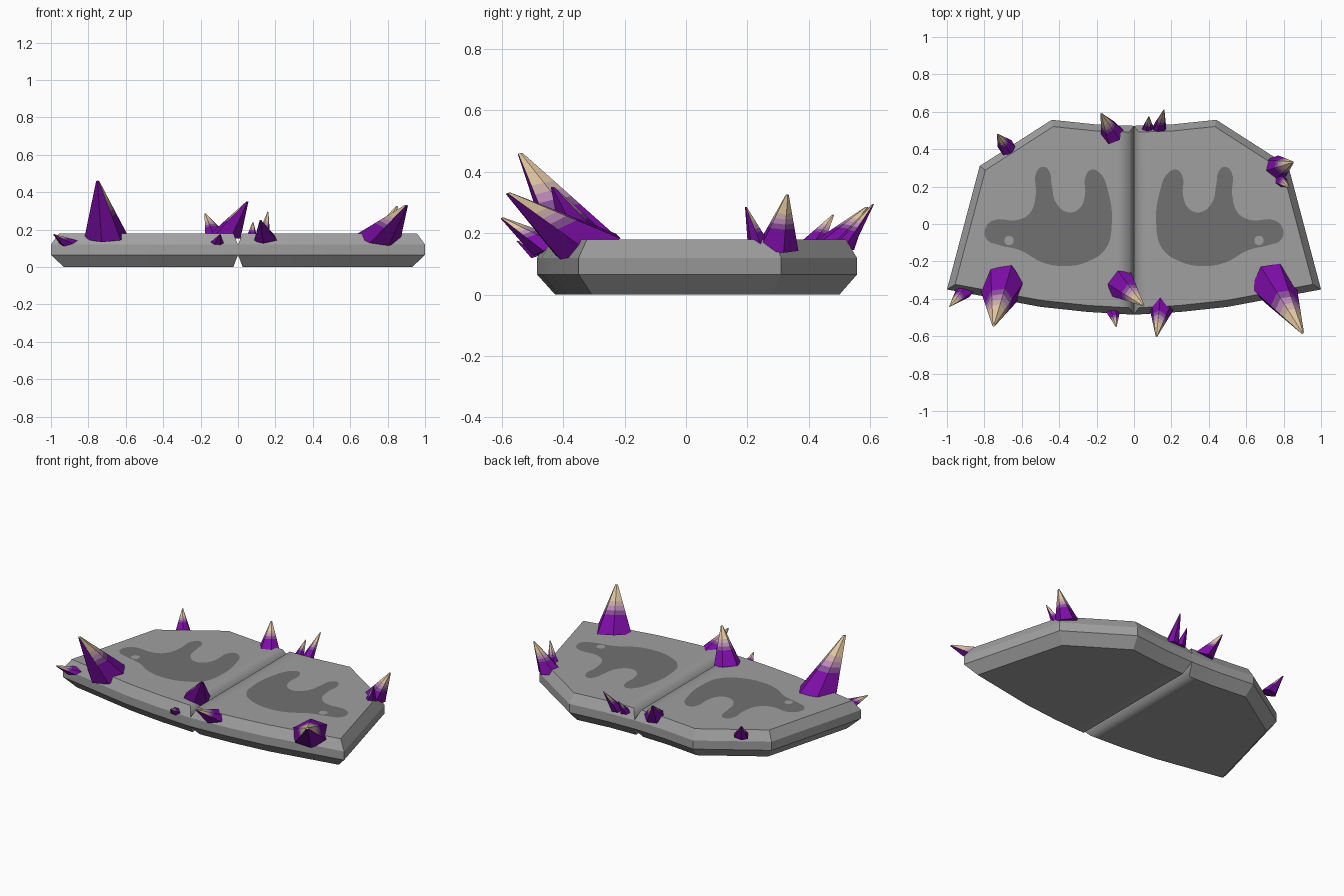
import bpy, bmesh, math, random
from mathutils import Vector

if "Cube" in bpy.data.objects:
    bpy.data.objects.remove(bpy.data.objects["Cube"])

random.seed(4)


def material(name, rgb):
    m = bpy.data.materials.new(name)
    m.diffuse_color = (*rgb, 1)
    m.use_nodes = True
    m.node_tree.nodes["Principled BSDF"].inputs["Base Color"].default_value = m.diffuse_color
    return m


STONE = material("stone grey", (0.35, 0.35, 0.35))
DARK = material("dark grey", (0.165, 0.165, 0.165))
CRYSTAL = [material("deep purple", (0.2, 0.004, 0.38)),
           material("dusky violet", (0.24, 0.08, 0.31)),
           material("mauve", (0.5, 0.25, 0.48)),
           material("pinkish taupe", (0.6, 0.42, 0.4)),
           material("pale tan", (0.75, 0.57, 0.36))]


def add_object(name, bm, mats):
    me = bpy.data.meshes.new(name)
    bm.to_mesh(me)
    bm.free()
    ob = bpy.data.objects.new(name, me)
    bpy.context.collection.objects.link(ob)
    for m in mats:
        me.materials.append(m)
    return ob


def mirror_x(ob):
    ob.modifiers.new("Mirror", 'MIRROR').use_mirror_merge = False


# Slab half: extruded outline with chamfers all round, mirrored across the seam
outline = [(0, -0.485), (0.25, -0.47), (0.5, -0.443), (1, -0.35),
           (0.825, 0.31), (0.44, 0.557), (0.2, 0.532), (0, 0.525)]
bm = bmesh.new()
low = bm.faces.new([bm.verts.new((x, y, 0.065)) for x, y in outline])
ext = bmesh.ops.extrude_face_region(bm, geom=[low], use_keep_orig=True)
bmesh.ops.translate(bm, vec=(0, 0, 0.055),
                    verts=[g for g in ext['geom'] if isinstance(g, bmesh.types.BMVert)])
bmesh.ops.recalc_face_normals(bm, faces=bm.faces)
for up, inset, depth in ((1, 0.035, 0.06), (-1, 0.055, 0.065)):
    cap = next(f for f in bm.faces if f.normal.z * up > 0.9)
    bmesh.ops.inset_region(bm, faces=[cap], thickness=inset, use_even_offset=True)
    for v in cap.verts:
        v.co.z += up * depth
        if v.co.x < 0.06:
            v.co.x = 0.025
    bm.normal_update()
# Soft seam: a narrow strip by the joint shares its normals with the chamfer
bmesh.ops.bisect_plane(bm, geom=bm.verts[:] + bm.edges[:] + bm.faces[:],
                       plane_co=(0.09, 0, 0), plane_no=(1, 0, 0))
bmesh.ops.recalc_face_normals(bm, faces=bm.faces)
for f in bm.faces:
    f.smooth = True
for e in bm.edges:
    seam = all(v.co.x < 0.03 for v in e.verts) and abs(e.verts[0].co.y - e.verts[1].co.y) > 0.2
    e.smooth = seam or e.calc_face_angle(0) < math.radians(20)
mirror_x(add_object("slab", bm, [STONE]))

# Antler-shaped marking with a round eye hole, as a flat plate
marking = [(0.12, -0.02), (0.14, 0.18), (0.185, 0.275), (0.23, 0.29), (0.26, 0.25),
           (0.262, 0.155), (0.29, 0.085), (0.35, 0.062), (0.415, 0.11), (0.44, 0.21),
           (0.455, 0.285), (0.485, 0.306), (0.52, 0.28), (0.525, 0.155), (0.555, 0.06),
           (0.62, 0.022), (0.755, 0.018), (0.797, -0.03), (0.785, -0.085), (0.73, -0.11),
           (0.61, -0.14), (0.49, -0.205), (0.38, -0.225), (0.245, -0.2), (0.15, -0.13)]
eye = [(0.668 + 0.025 * math.cos(a * math.pi / 4), -0.088 + 0.025 * math.sin(a * math.pi / 4))
       for a in range(8)]
cu = bpy.data.curves.new("antler_marking", 'CURVE')
cu.dimensions, cu.fill_mode, cu.resolution_u = '2D', 'BOTH', 5
for pts in (marking, eye):
    sp = cu.splines.new('BEZIER')
    sp.bezier_points.add(len(pts) - 1)
    sp.use_cyclic_u = True
    for bp, (x, y) in zip(sp.bezier_points, pts):
        bp.co = (x, y, 0)
        bp.handle_left_type = bp.handle_right_type = 'AUTO'
cu.materials.append(DARK)
ob = bpy.data.objects.new("antler_marking", cu)
bpy.context.collection.objects.link(ob)
bpy.context.view_layer.objects.active = ob
ob.select_set(True)
bpy.ops.object.convert(target='MESH')
ob = bpy.context.view_layer.objects.active
for v in ob.data.vertices:
    v.co.z = 0.181
if ob.data.polygons[0].normal.z < 0:
    ob.data.flip_normals()
mirror_x(ob)


# Crystal: leaning faceted spike, banded above and plain purple on its overhang
def crystal(name, base, tip, radius, overhang=0.05, sides=6):
    base, tip = Vector(base), Vector(tip)
    axis = (tip - base).normalized()
    q = (axis + Vector((0, 0, 1.8))).to_track_quat('Z', 'Y')
    spin = random.uniform(0, 6.28)
    ring = [q @ Vector((math.cos(a), math.sin(a), 0)) * radius * random.uniform(0.95, 1.1)
            for a in (spin + math.tau * (i + random.uniform(-.12, .12)) / sides
                      for i in range(sides))]
    bm = bmesh.new()
    levels = (0, 0.4, 0.49, 0.58, 0.67, 1)
    rings = [[bm.verts.new(base.lerp(tip, t) + r * (1 - 0.93 * t)) for r in ring]
             for t in levels]
    for k in range(5):
        for i in range(sides):
            j = (i + 1) % sides
            f = bm.faces.new((rings[k][i], rings[k][j], rings[k + 1][j], rings[k + 1][i]))
            f.material_index = k
    bm.faces.new(rings[0][::-1])
    bm.faces.new(rings[-1]).material_index = 4
    bmesh.ops.recalc_face_normals(bm, faces=bm.faces)
    bm.normal_update()
    for f in bm.faces:
        if f.normal.z < overhang:
            f.material_index = 0
    add_object(name, bm, CRYSTAL)


crystals = {
    "front_left_large": ((-0.70, -0.325, 0.16), (-0.75, -0.54, 0.46), 0.115),
    "front_left_small": ((-0.905, -0.355, 0.13), (-0.985, -0.44, 0.175), 0.045),
    "front_right_large": ((0.745, -0.32, 0.155), (0.90, -0.58, 0.33), 0.113),
    "front_middle": ((-0.065, -0.325, 0.17), (0.05, -0.435, 0.35), 0.08),
    "front_middle_small": ((-0.11, -0.475, 0.13), (-0.095, -0.55, 0.175), 0.033),
    "front_middle_right": ((0.145, -0.435, 0.15), (0.12, -0.60, 0.25), 0.064),
    "back_left_small": ((-0.68, 0.41, 0.16), (-0.73, 0.48, 0.26), 0.045),
    "back_middle": ((-0.115, 0.485, 0.16), (-0.175, 0.59, 0.285), 0.065),
    "back_thin_short": ((0.075, 0.51, 0.15), (0.08, 0.575, 0.24), 0.032),
    "back_thin_long": ((0.135, 0.505, 0.15), (0.16, 0.61, 0.295), 0.038),
    "right_side": ((0.755, 0.295, 0.15), (0.85, 0.33, 0.325), 0.068, -1),
    "right_side_small": ((0.775, 0.24, 0.15), (0.83, 0.195, 0.285), 0.037),
}
for name, args in crystals.items():
    crystal(name + "_crystal", *args)
